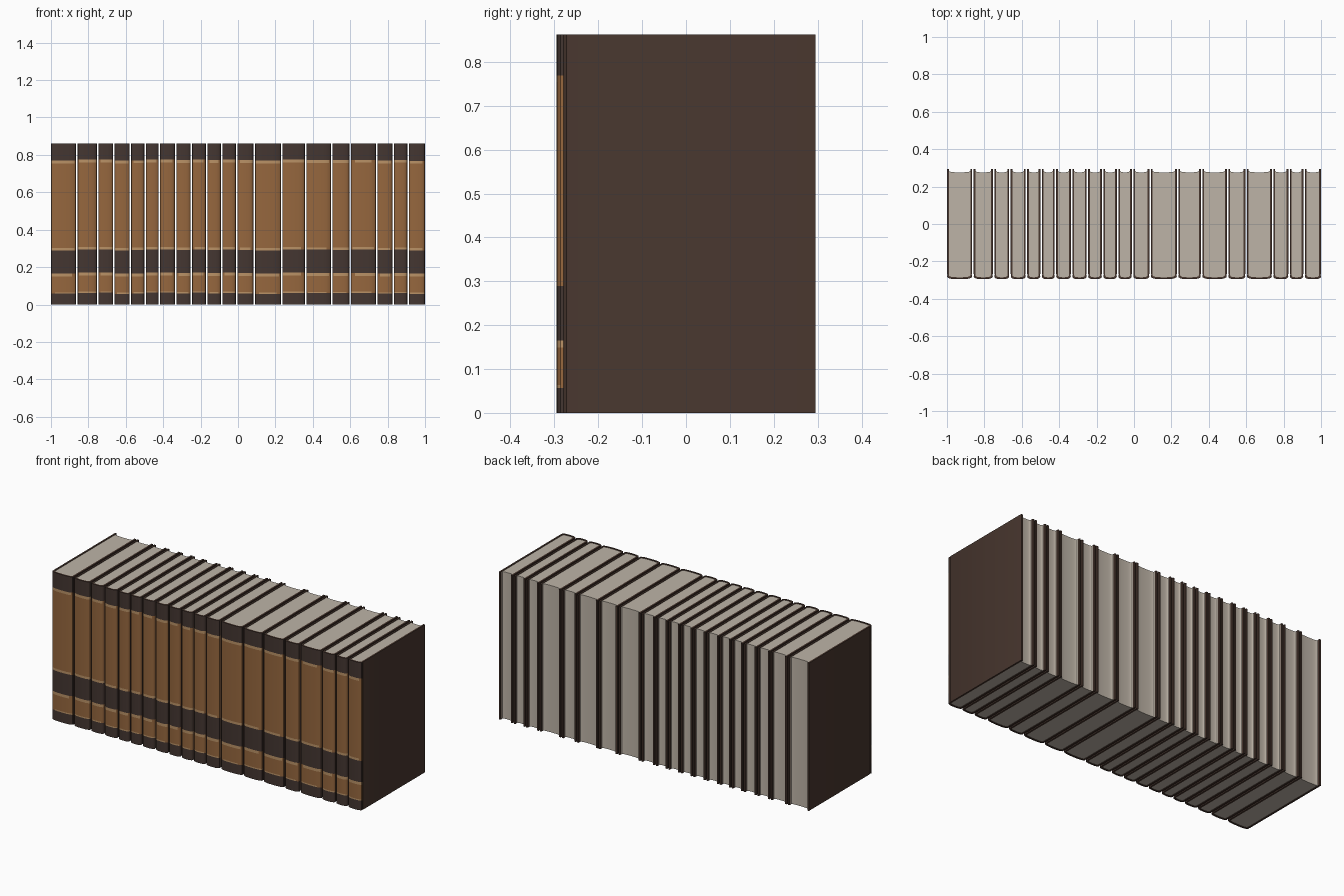
import bpy
import bmesh
import math
import random

random.seed(4)
if "Cube" in bpy.data.objects:
    bpy.data.objects.remove(bpy.data.objects["Cube"])


def material(name, rgb):
    """Flat colour given as 0-255 display values, stored as linear."""
    lin = [((c / 255 + 0.055) / 1.055) ** 2.4 for c in rgb] + [1]
    mat = bpy.data.materials.new(name)
    mat.use_nodes = True
    mat.diffuse_color = lin
    node = mat.node_tree.nodes["Principled BSDF"]
    node.inputs["Base Color"].default_value = lin
    node.inputs["Roughness"].default_value = 0.8
    return mat


LEATHER = material("dark brown leather", (73, 55, 47))
BAND = material("dark spine band", (68, 54, 49))
TAN = material("tan spine panel", (150, 103, 62))
TRIM = material("pale tan trim", (186, 146, 102))
PAPER = material("page paper", (190, 180, 167))

HEIGHT, BACK, FRONT = 0.862, 0.295, -0.295
BOARD = 0.010      # cover thickness
SHOULDER = -0.279  # where the rounded spine starts
ARC = 10           # spine segments
# top of each spine stripe, from the foot upwards, with its colour slot
STRIPES = [(0.06, 1), (0.067, 3), (0.152, 2), (0.168, 3), (0.292, 1),
           (0.305, 3), (0.757, 2), (0.772, 3), (HEIGHT, 1)]


def spine_arc(half, start, tip):
    """Flattened arc across the spine, from left edge to right edge."""
    pts = []
    for i in range(ARC + 1):
        a = math.pi * i / ARC
        c, s = math.cos(a), math.sin(a)
        x = -half * math.copysign(abs(c) ** 0.75, c)
        pts.append((x, start + (tip - start) * max(s, 0) ** 0.75))
    return pts


def finish(bm, name, mats, x):
    bmesh.ops.recalc_face_normals(bm, faces=bm.faces)
    mesh = bpy.data.meshes.new(name)
    bm.to_mesh(mesh)
    bm.free()
    for m in mats:
        mesh.materials.append(m)
    obj = bpy.data.objects.new(name, mesh)
    bpy.context.collection.objects.link(obj)
    obj.location.x = x
    bpy.ops.object.select_all(action='DESELECT')
    obj.select_set(True)
    bpy.context.view_layer.objects.active = obj
    bpy.ops.object.shade_smooth_by_angle(angle=math.radians(35))


def make_cover(name, x, half):
    # U-shaped wrap: board, hinge groove, round spine, groove, board
    inner_half = half - BOARD
    left = [(-half, BACK), (-half, -0.267), (-half + 0.003, -0.272)]
    outer = left + spine_arc(half, SHOULDER, FRONT)
    outer += [(-px, py) for px, py in reversed(left)]
    in_left = [(-inner_half, py) for _, py in left]
    inner = in_left + spine_arc(inner_half, -0.274, FRONT + BOARD)
    inner += [(-px, py) for px, py in reversed(in_left)]

    shift = random.uniform(-0.004, 0.004)
    levels = [0] + [z + shift for z, _ in STRIPES[:-1]] + [HEIGHT]
    bm = bmesh.new()
    rings = [[[bm.verts.new((px, py, z)) for px, py in path] for z in levels]
             for path in (outer, inner)]
    out, inn = rings
    n = len(outer)
    for k, (_, slot) in enumerate(STRIPES):
        # trim lines are worn away towards one or both ends
        first = random.randint(0, 3)
        last = ARC - random.randint(0, 3)
        for i in range(n - 1):
            f = bm.faces.new((out[k][i], out[k][i + 1], out[k + 1][i + 1], out[k + 1][i]))
            seg = i - len(left)
            if 0 <= seg < ARC:
                worn = slot == 3 and not first <= seg < last
                f.material_index = 2 if worn else slot
            bm.faces.new((inn[k][i], inn[k][i + 1], inn[k + 1][i + 1], inn[k + 1][i]))
        for i in (0, n - 1):
            bm.faces.new((out[k][i], inn[k][i], inn[k + 1][i], out[k + 1][i]))
    for k in (0, -1):
        for i in range(n - 1):
            bm.faces.new((out[k][i], out[k][i + 1], inn[k][i + 1], inn[k][i]))
    finish(bm, name, [LEATHER, BAND, TAN, TRIM], x)


def make_pages(name, x, half):
    # page block: round at the spine, hollow at the fore edge
    half -= BOARD
    path = spine_arc(half, -0.274, FRONT + BOARD)
    path += [(-px, 0.285 + (py + 0.274) * 0.8)
             for px, py in spine_arc(half, -0.274, FRONT + BOARD)]
    bm = bmesh.new()
    base = bm.faces.new([bm.verts.new((px, py, 0.003)) for px, py in path])
    top = bmesh.ops.extrude_face_region(bm, geom=[base], use_keep_orig=True)
    verts = [v for v in top["geom"] if isinstance(v, bmesh.types.BMVert)]
    bmesh.ops.translate(bm, verts=verts, vec=(0, 0, HEIGHT - 0.006))
    finish(bm, name, [PAPER], x)


# row of books, given by the boundaries between neighbours
EDGES = [-1, -0.861, -0.751, -0.663, -0.575, -0.497, -0.42, -0.334, -0.249,
         -0.168, -0.088, -0.008, 0.086, 0.233, 0.361, 0.5, 0.599, 0.741,
         0.829, 0.909, 1]
for n, (a, b) in enumerate(zip(EDGES, EDGES[1:]), 1):
    lo = a if a == -1 else a + 0.004
    hi = b if b == 1 else b - 0.004
    make_cover(f"book_cover_{n}", (lo + hi) / 2, (hi - lo) / 2)
    make_pages(f"book_pages_{n}", (lo + hi) / 2, (hi - lo) / 2)
